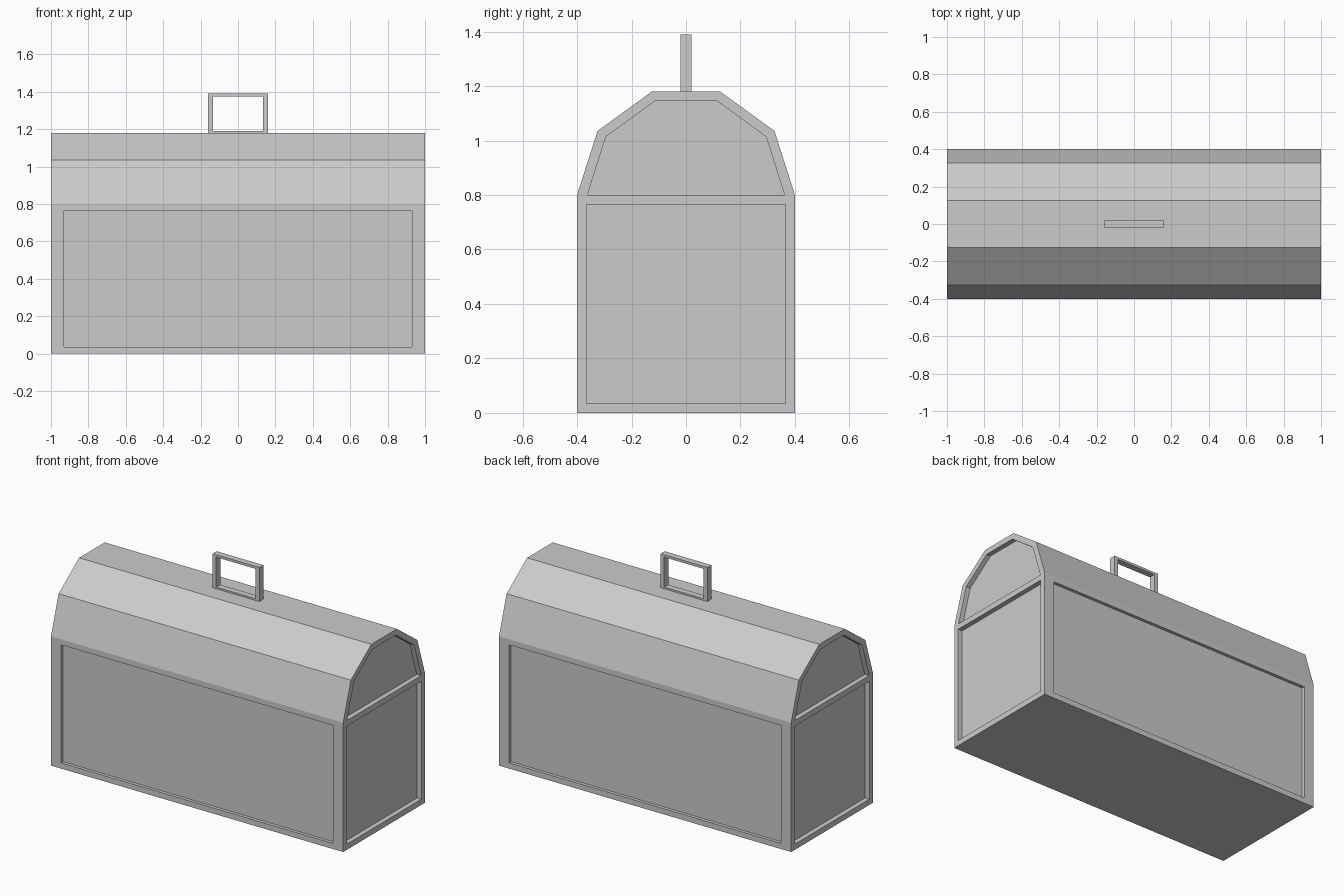
import bpy, bmesh
from mathutils import Vector

if "Cube" in bpy.data.objects:
    bpy.data.objects.remove(bpy.data.objects["Cube"])


def finish(name, bm):
    bmesh.ops.recalc_face_normals(bm, faces=bm.faces)
    mesh = bpy.data.meshes.new(name)
    bm.to_mesh(mesh)
    bm.free()
    obj = bpy.data.objects.new(name, mesh)
    bpy.context.collection.objects.link(obj)
    return obj


def skin(bm, rings, closed_profile, closed_path):
    """Bridge consecutive rings of points with quads."""
    loops = [[bm.verts.new(p) for p in r] for r in rings]
    count = len(loops[0])
    for i in range(len(loops) - (0 if closed_path else 1)):
        a, b = loops[i], loops[(i + 1) % len(loops)]
        for j in range(count - (0 if closed_profile else 1)):
            k = (j + 1) % count
            bm.faces.new((a[j], a[k], b[k], b[j]))
    return loops


# Chest body: box with a framed, recessed panel on each of its four sides
bm = bmesh.new()
bmesh.ops.create_cube(bm, size=1)
for v in bm.verts:
    v.co = Vector((v.co.x * 2, v.co.y * 0.8, (v.co.z + 0.5) * 0.8))
bm.normal_update()
for face in [f for f in bm.faces if abs(f.normal.z) < 0.5]:
    normal, center = face.normal.copy(), face.calc_center_median()
    depth = 0.02 if abs(normal.y) > 0.5 else 0.03
    corners = [l.vert.co.copy() for l in face.loops]
    bmesh.ops.inset_individual(bm, faces=[face], thickness=0.03)
    for v in face.verts:
        corner = min(corners, key=lambda c: (c - v.co).length)
        d = corner - center
        v.co = center + Vector((d.x * 0.93, d.y * 0.9125, d.z * 0.9125))
    inner = bmesh.ops.extrude_discrete_faces(bm, faces=[face])["faces"][0]
    # stitch recess walls between the frame and the sunken panel
    bmesh.ops.translate(bm, verts=inner.verts, vec=-normal * depth)
    rim = [e for e in bm.edges if e.is_boundary]
    if rim:
        bmesh.ops.bridge_loops(bm, edges=rim)
finish("chest_body", bm)

# Faceted lid: outer shell, end rims and sunken end panels skinned as one strip
outer = [(-0.4, 0.8), (-0.325, 1.035), (-0.125, 1.18),
         (0.125, 1.18), (0.325, 1.035), (0.4, 0.8)]
inner = [(y * 0.905, 0.8 + (z - 0.8) * 0.91) for y, z in outer]
stations = [(-0.97, inner), (-1, inner), (-1, outer),
            (1, outer), (1, inner), (0.97, inner)]
bm = bmesh.new()
loops = skin(bm, [[(x, y, z) for y, z in prof] for x, prof in stations], False, False)
bm.faces.new(loops[0])
bm.faces.new(loops[-1])
finish("chest_lid", bm)

# Handle: rectangular frame standing on the lid
def rect(w, z0, z1, y):
    return [(-w, y, z0), (w, y, z0), (w, y, z1), (-w, y, z1)]

bm = bmesh.new()
skin(bm, [rect(0.16, 1.18, 1.39, -0.02), rect(0.16, 1.18, 1.39, 0.02),
          rect(0.135, 1.19, 1.375, 0.02), rect(0.135, 1.19, 1.375, -0.02)], True, True)
finish("lid_handle", bm)
